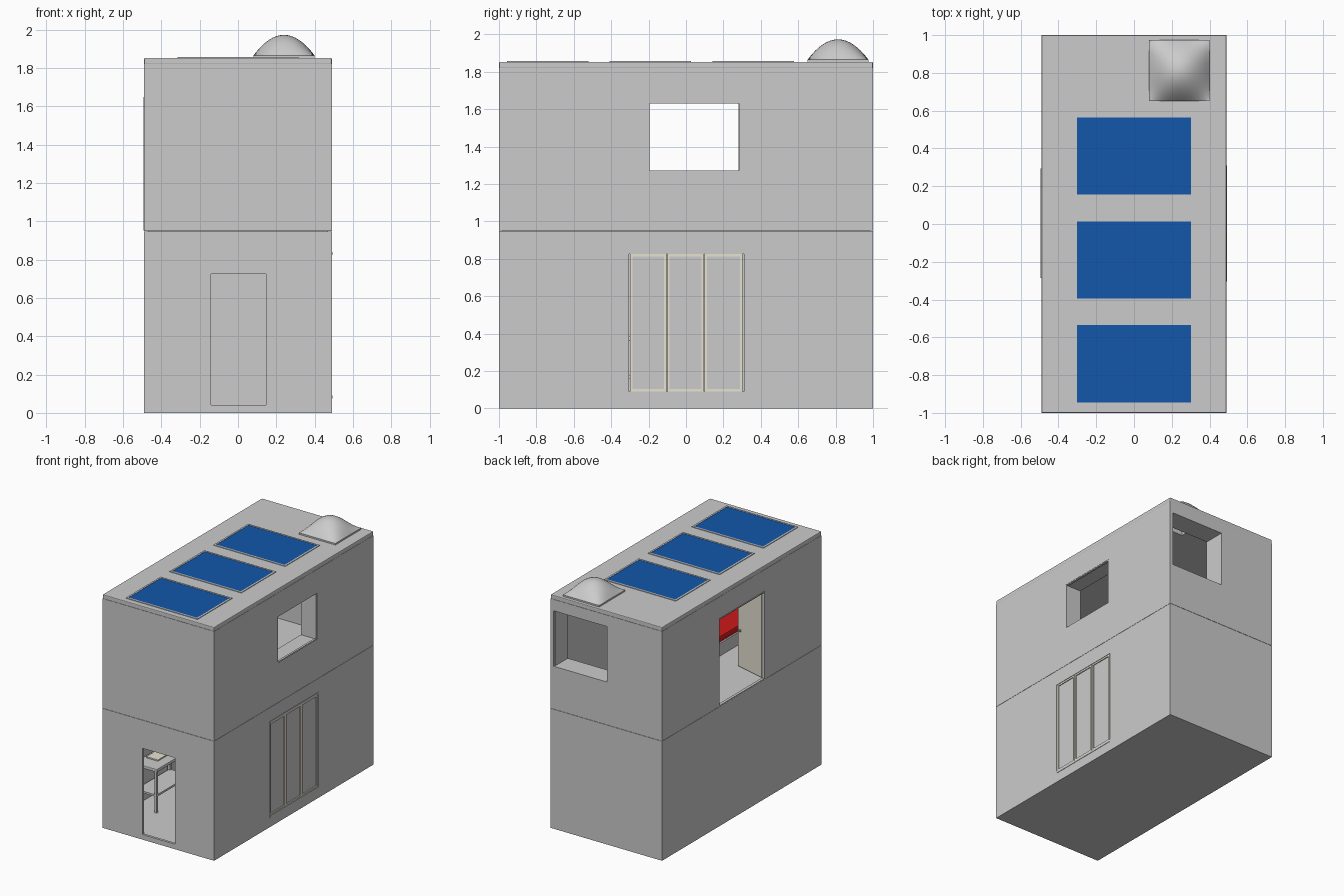
import bpy, bmesh, math
from mathutils import Vector

if "Cube" in bpy.data.objects:
    bpy.data.objects.remove(bpy.data.objects["Cube"])

def material(name, rgb):
    m = bpy.data.materials.new(name)
    m.diffuse_color = (*rgb, 1)
    m.use_nodes = True
    m.node_tree.nodes["Principled BSDF"].inputs["Base Color"].default_value = m.diffuse_color
    return m

BLUE = material("panel_blue", (0.006, 0.095, 0.40))
RED = material("blanket_red", (0.60, 0.01, 0.01))
CREAM = material("cream_paint", (0.80, 0.77, 0.65))

def box(name, x, y, z, mat=None, bevel=0):
    """Box from three (min, max) ranges."""
    bm = bmesh.new()
    bmesh.ops.create_cube(bm, size=1)
    for v in bm.verts:
        v.co = Vector([(r[0] + r[1]) / 2 + c * (r[1] - r[0]) for c, r in zip(v.co, (x, y, z))])
    if bevel:
        bmesh.ops.bevel(bm, geom=bm.edges[:], offset=bevel, segments=2, affect='EDGES', profile=0.5)
    me = bpy.data.meshes.new(name)
    bm.to_mesh(me)
    bm.free()
    ob = bpy.data.objects.new(name, me)
    bpy.context.collection.objects.link(ob)
    if mat:
        me.materials.append(mat)
    return ob

def cut(ob, *holes):
    """Subtract box-shaped holes from an object."""
    bpy.context.view_layer.objects.active = ob
    for h in holes:
        c = box("cutter", *h)
        c.hide_render = True
        m = ob.modifiers.new("cut", 'BOOLEAN')
        m.operation, m.solver, m.object = 'DIFFERENCE', 'EXACT', c
        bpy.ops.object.modifier_apply(modifier=m.name)
        bpy.data.objects.remove(c)

W, L, T = 0.49, 1.0, 0.02
inner = ((-W + T, W - T), (-L + T, L - T))

# Ground floor: slab, walls, door openings
box("ground_slab", (-W, W), (-L, L), (0, 0.035))
lower = box("lower_walls", (-W, W), (-L, L), (0.035, 0.948))
cut(lower, (*inner, (0, 1.2)),
    ((-0.14, 0.145), (-1.1, -0.9), (0.04, 0.725)),
    ((0.4, 0.6), (-0.305, 0.31), (0.08, 0.83)))

# Upper floor: slab, walls, window and balcony openings
box("upper_floor", *inner, (0.92, 0.95))
upper = box("upper_walls", (-W, W), (-L, L), (0.95, 1.82))
cut(upper, (*inner, (0.8, 2)),
    ((0.4, 0.6), (-0.2, 0.29), (1.265, 1.635)),
    ((-0.6, -0.4), (-0.285, 0.295), (0.952, 1.65)),
    ((-0.005, 0.465), (0.9, 1.1), (1.29, 1.73)))

# Roof slab with opening under the skylight
roof = box("roof_slab", (-W, W), (-L, L), (1.818, 1.853), bevel=0.006)
cut(roof, ((0.10, 0.38), (0.67, 0.96), (1.7, 2)))

# Deep linings inside the two plain windows
t = 0.012
def lining(name, x, y, z, axis):
    box(name + "_sill", x, y, (z[0] - t, z[0]))
    box(name + "_head", x, y, (z[1], z[1] + t))
    for i, s in enumerate((-1, 1)):
        r = x if axis == 'x' else y
        e = (r[1], r[1] + t) if s > 0 else (r[0] - t, r[0])
        box(f"{name}_jamb_{i}", e if axis == 'x' else x, y if axis == 'x' else e, z)

lining("side_window", (0.35, 0.472), (-0.2, 0.29), (1.265, 1.635), 'y')
lining("back_window", (-0.005, 0.457), (0.83, 0.982), (1.29, 1.73), 'x')

# Window trim and balcony threshold
def frame(name, y, z, x, w, mat=None):
    for i, s in enumerate((y[0], y[1] - w)):
        box(f"{name}_post_{i}", x, (s, s + w), z, mat)
    for i, s in enumerate((z[0], z[1] - w)):
        box(f"{name}_rail_{i}", x, (y[0] + w, y[1] - w), (s, s + w), mat)

frame("side_window_trim", (-0.2, 0.29), (1.265, 1.635), (0.472, 0.488), 0.006)
frame("balcony_trim", (-0.285, 0.295), (0.952, 1.65), (-0.494, -0.472), 0.008)

# Three-part sliding door on the right side
edges = [-0.30, -0.10, 0.10, 0.305]
for i in range(3):
    a, b = edges[i], edges[i + 1]
    frame(f"sliding_door_{i}", (a, b - 0.004), (0.09, 0.825), (0.470, 0.489), 0.013, CREAM)
    box(f"door_pane_{i}", (0.476, 0.482), (a + 0.013, b - 0.017), (0.10, 0.815))
box("sliding_door_track", (0.468, 0.493), (-0.305, 0.31), (0.075, 0.09))
box("sliding_door_head", (0.468, 0.493), (-0.305, 0.31), (0.825, 0.84))

# Balcony door leaves, opened inward
for i, (y, ang) in enumerate(((-0.275, -15), (0.287, 0))):
    leaf = box(f"balcony_door_{i}", (0, 0.26), (-0.007, 0.007), (0.965, 1.64), CREAM, 0.003)
    grip = box(f"balcony_handle_{i}", (0.225, 0.24), (-0.022, 0.022), (1.25, 1.265))
    for ob in (leaf, grip):
        ob.location = (-0.475, y, 0)
        ob.rotation_euler.z = math.radians(ang)

# Solar panels with thin rims
for i, y in enumerate((-0.74, -0.19, 0.36)):
    px, py, w = 0.315, 0.218, 0.014
    for s in (-1, 1):
        c = s * (px - w / 2)
        box(f"panel_rim_side_{i}_{s}", (c - w / 2, c + w / 2), (y - py, y + py), (1.85, 1.858))
        c = y + s * (py - w / 2)
        box(f"panel_rim_end_{i}_{s}", (-px + w, px - w), (c - w / 2, c + w / 2), (1.85, 1.858))
    box(f"solar_panel_{i}", (-px + w, px - w), (y - py + w, y + py - w), (1.85, 1.856), BLUE)

# Pillow-shaped skylight dome on a low curb
curb = box("skylight_curb", (0.08, 0.40), (0.65, 0.975), (1.85, 1.865))
cut(curb, ((0.10, 0.38), (0.67, 0.955), (1.7, 2)))
bm = bmesh.new()
bmesh.ops.create_grid(bm, x_segments=16, y_segments=16, size=1)
for v in bm.verts:
    u, w = v.co.x, v.co.y
    v.co = (0.24 + 0.16 * u, 0.8125 + 0.1625 * w, 1.865 + 0.108 * (1 - u * u) * (1 - w * w))
me = bpy.data.meshes.new("skylight_dome")
bm.to_mesh(me)
bm.free()
dome = bpy.data.objects.new("skylight_dome", me)
bpy.context.collection.objects.link(dome)
bpy.ops.object.select_all(action='DESELECT')
dome.select_set(True)
bpy.context.view_layer.objects.active = dome
bpy.ops.object.shade_smooth_by_angle(angle=math.radians(40))

# Workbench inside the front door
bx, by = (-0.465, -0.265), (-0.64, -0.2)
box("bench_top", bx, by, (0.36, 0.385), bevel=0.005)
box("bench_shelf", (bx[0] + 0.01, bx[1] - 0.01), (by[0] + 0.01, by[1] - 0.01), (0.16, 0.175))
for i, x in enumerate((bx[0] + 0.005, bx[1] - 0.025)):
    for j, y in enumerate((by[0] + 0.005, by[1] - 0.025)):
        box(f"bench_leg_{i}{j}", (x, x + 0.02), (y, y + 0.02), (0.035, 0.36))
box("bench_board", (-0.44, -0.34), (-0.52, -0.40), (0.385, 0.395), CREAM)

# Bed in the upper room
box("bed_frame", (0.0, 0.465), (-0.975, -0.30), (0.95, 1.05))
box("bed_blanket", (0.005, 0.46), (-0.97, -0.305), (1.05, 1.10), RED, 0.012)
